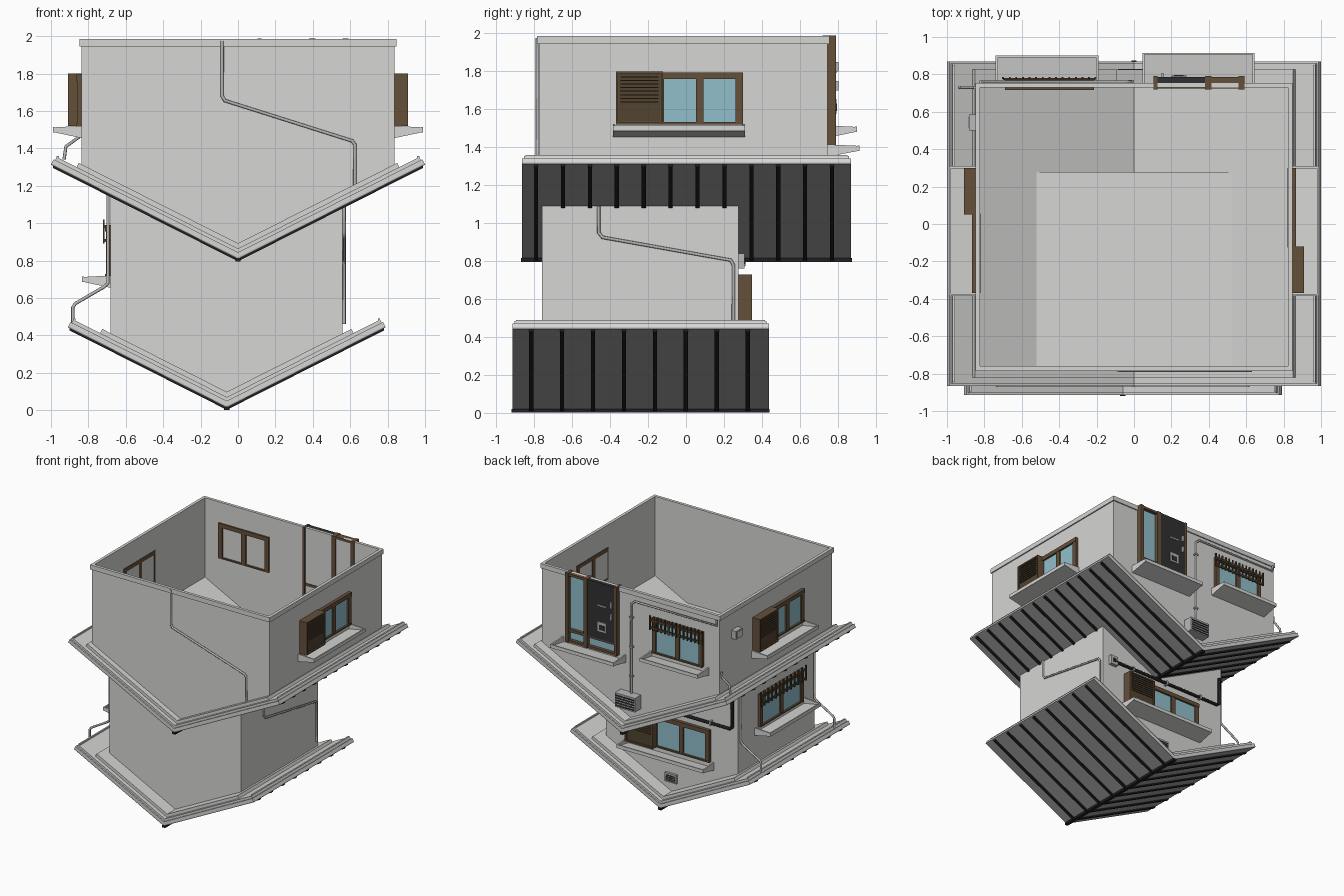
import bpy, bmesh, math
from mathutils import Vector

if "Cube" in bpy.data.objects:
    bpy.data.objects.remove(bpy.data.objects["Cube"])

def mat(name, c):
    m = bpy.data.materials.new(name)
    m.diffuse_color = (*c, 1)
    m.use_nodes = True
    m.node_tree.nodes["Principled BSDF"].inputs["Base Color"].default_value = m.diffuse_color
    return m

PLASTER = mat("plaster", (.67, .67, .66))
ROOF = mat("roof_sheet", (.375, .375, .375))
BLACK = mat("black_metal", (.014, .014, .016))
BROWN = mat("brown_frame", (.13, .08, .042))
DARKBR = mat("dark_brown_slats", (.085, .056, .031))
GLASS = mat("glass", (.285, .52, .60))
DOOR = mat("door_dark", (.03, .03, .032))
PIPE = mat("grey_pipe", (.48, .48, .48))
M = .505                      # roof slope
SN, CS = M / math.hypot(1, M), 1 / math.hypot(1, M)

class Part:
    """Collects prisms into one object; wall = (side, position) local frame."""
    def __init__(self, name, wall=None):
        self.name, self.wall, self.bm, self.mats = name, wall, bmesh.new(), []

    def pt(self, u, v, z):
        if not self.wall:
            return Vector((u, v, z))
        s, c = self.wall
        return Vector({'R': (c + v, u, z), 'L': (c - v, u, z), 'B': (u, c + v, z)}[s])

    def prism(self, pts, ext, m):
        if m not in self.mats:
            self.mats.append(m)
        a = [self.bm.verts.new(self.pt(*p)) for p in pts]
        b = [self.bm.verts.new(self.pt(*[p[i] + ext[i] for i in range(3)])) for p in pts]
        n = len(pts)
        fs = [self.bm.faces.new(a), self.bm.faces.new(b[::-1])]
        fs += [self.bm.faces.new((a[i], b[i], b[(i + 1) % n], a[(i + 1) % n])) for i in range(n)]
        for f in fs:
            f.material_index = self.mats.index(m)

    def box(self, u0, u1, v0, v1, z0, z1, m):
        self.prism([(u0, v0, z0), (u1, v0, z0), (u1, v1, z0), (u0, v1, z0)], (0, 0, z1 - z0), m)

    def done(self):
        bmesh.ops.recalc_face_normals(self.bm, faces=self.bm.faces)
        me = bpy.data.meshes.new(self.name)
        self.bm.to_mesh(me)
        self.bm.free()
        for m in self.mats:
            me.materials.append(m)
        bpy.context.collection.objects.link(bpy.data.objects.new(self.name, me))

def roof(name, cx, z0, half, y0, y1, inner, ribs, rib0, ribstep):
    p = Part(name)
    def layer(t0, t1, h, a, b, m):      # V-shaped layer between two perpendicular offsets
        def at(s, t): return (cx + s * (h - t * SN), a, z0 + M * h + t * CS)
        p.prism([at(-1, t0), (cx, a, z0 + t0 / CS), at(1, t0),
                 at(1, t1), (cx, a, z0 + t1 / CS), at(-1, t1)], (0, b - a, 0), m)
    layer(0, .007, half, y0, y1, ROOF)
    layer(.007, .032, half, y0, y1, PLASTER)
    layer(.032, .05, half - .008, y0 + .012, y1 - .012, PLASTER)
    layer(.05, .075, inner, y0 + .045, y1 - .045, PLASTER)
    for s in (-1, 1):                   # gutter lip on the eaves
        x, z = cx + s * (half - .03), z0 + M * half
        p.box(min(x, x - s * .012), max(x, x - s * .012), y0 + .02, y1 - .02, z + .02, z + .047, PLASTER)
        for i in range(ribs):           # battens under the sheet
            y = rib0 + i * ribstep
            h = half - .01
            p.prism([(cx, y - .011, z0 - .012), (cx + s * h, y - .011, z0 + M * h - .012),
                     (cx + s * h, y - .011, z0 + M * h + .002), (cx, y - .011, z0 + .002)], (0, .022, 0), BLACK)
    p.box(cx - .014, cx + .014, y0 - .004, y1 + .004, z0 - .013, z0 + .007, BLACK)
    p.done()

roof("upper_roof", 0, .808, 1.0, -.865, .87, .885, 12, -.79, .1418)
roof("lower_roof", -.06, .014, .85, -.915, .437, .70, 8, -.816, .163)

# Upper walls: open shell with a V-shaped bottom
X, YF, YB, T, TOP = .838, -.775, .745, .015, 1.985
w = Part("upper_walls")
for y in (YF, YB - T):
    w.prism([(-X, y, TOP), (-X, y, .88 + M * X), (0, y, .88), (X, y, .88 + M * X), (X, y, TOP)], (0, T, 0), PLASTER)
for x in (-X, X - T):
    w.box(x, x + T, YF + T, YB - T, 1.27, TOP, PLASTER)
w.done()
b = Part("upper_wall_band")
for y in (YF - .01, YB):
    b.box(-X - .01, X + .01, y, y + .01, 1.945, TOP, PLASTER)
for x in (-X - .01, X):
    b.box(x, x + .01, YF, YB, 1.945, TOP, PLASTER)
b.done()

# Lower block: solid, flat top poking through the upper roof
LX0, LX1, LY0, LY1 = -.683, .56, -.76, .277
w = Part("lower_block")
w.prism([(LX0, LY0, 1.155), (LX0, LY0, .08 + M * .623), (-.06, LY0, .08), (LX1, LY0, .08 + M * .62), (LX1, LY0, 1.155)],
        (0, LY1 - LY0, 0), PLASTER)
w.done()

def sill(name, wall, u0, u1, z, d=.15):
    """Sloping tray with a rim on three sides, z = top at the wall."""
    p = Part(name, wall)
    p.prism([(u0, 0, z - .065), (u0, d, z - .033), (u0, d, z - .018), (u0, 0, z - .045)], (u1 - u0, 0, 0), PLASTER)
    for u in (u0, u1 - .012):
        p.prism([(u, 0, z - .065), (u, d, z - .033), (u, d, z - .008), (u, 0, z)], (.012, 0, 0), PLASTER)
    p.box(u0, u1, d - .01, d, z - .035, z - .006, PLASTER)
    p.done()

def window(name, wall, u0, u1, z0, z1, back=.018, f0=.035, f1=.035):
    p = Part(name, wall)
    mid = (u0 + f0 + u1 - f1) / 2
    p.box(u0, u1, -back, .028, z1 - .035, z1, BROWN)
    p.box(u0, u1, -back, .028, z0, z0 + .012, BROWN)
    for a, c in ((u0, u0 + f0), (mid - .02, mid + .02), (u1 - f1, u1)):
        p.box(a, c, -back, .024, z0 + .01, z1 - .02, BROWN)
    p.box(u0 + .005, u1 - .005, .003, .012, z0 + .01, z1 - .02, GLASS)
    p.done()

def shutter(name, wall, u0, u1, z0, z1):
    p = Part(name, wall)
    p.box(u0, u1, 0, .06, z0, z1, BROWN)
    p.box(u0 + .015, u1 - .015, .06, .064, z0 + .015, z1 - .015, DARKBR)
    for i in range(8):                  # louvre slats
        z = z0 + .115 + i * .019
        p.box(u0 + .025, u1 - .025, .064, .072, z, z + .006, DARKBR)
    for a, c in ((u0, u0 + .012), (u1 - .012, u1)):
        p.box(a, c, .06, .072, z0, z1, BROWN)
    for z in (z0, z1 - .012):
        p.box(u0, u1, .06, .072, z, z + .012, BROWN)
    p.done()

def grille(name, wall, u0, u1, z0, z1, n):
    p = Part(name, wall)
    for i in range(n):
        u = u0 + (u1 - u0) * i / (n - 1)
        p.box(u - .005, u + .005, .03, .04, z0, z1, DARKBR)
    for z in (z0 + .01, z1 - .045):
        p.box(u0, u1, .026, .036, z, z + .016, DARKBR)
    for u in (u0 + .02, u1 - .02):
        p.box(u - .006, u + .006, 0, .03, z0 + .012, z0 + .024, DARKBR)
    p.done()

# Shuttered windows: (wall, shutter span, window span, sill span, bottom z, jamb widths)
for nm, wall, s, g, k, z, j in (
        ("right", ('R', X), (-.37, -.12), (-.125, .30), (-.385, .31), 1.52, (.01, .04)),
        ("left", ('L', -X), (.05, .30), (-.37, .055), (-.385, .31), 1.52, (.04, .01)),
        ("lower_back", ('B', LY1), (.07, .335), (-.43, .075), (-.46, .36), .45, (.04, .01))):
    shutter(nm + "_shutter", wall, *s, z, z + .28)
    window(nm + "_window", wall, *g, z, z + .275, .018, *j)
    sill(nm + "_sill", wall, *k, z)

# Windows with grilles
window("back_window", ('B', YB), -.69, -.215, 1.51, 1.81, .028)
grille("back_grille", ('B', YB), -.70, -.205, 1.71, 1.83, 15)
sill("back_sill", ('B', YB), -.74, -.19, 1.515, .155)
window("lower_left_window", ('L', LX0), -.58, .005, .715, .99)
grille("lower_left_grille", ('L', LX0), -.595, .015, .89, 1.02, 13)
sill("lower_left_sill", ('L', LX0), -.63, .05, .72)

# Upside-down entrance with side light and transom
d = Part("entrance", ('B', YB))
for a, c in ((.105, .125), (.38, .415), (.56, .59)):
    d.box(a, c, -.025, .045, 1.40, 1.988, BROWN)
for a, c in ((1.40, 1.42), (1.49, 1.512)):
    d.box(.105, .59, -.02, .04, a, c, BROWN)
d.box(.40, .59, -.02, .04, 1.965, 1.985, BROWN)
d.box(.12, .58, .003, .012, 1.41, 1.50, GLASS)
d.box(.40, .57, .003, .012, 1.50, 1.97, GLASS)
d.box(.122, .382, .003, .042, 1.505, 1.985, DOOR)
d.box(.20, .28, .042, .048, 1.575, 1.655, PIPE)
d.box(.215, .265, .048, .052, 1.59, 1.63, DOOR)
d.box(.20, .28, .042, .047, 1.79, 1.80, PIPE)
for z in (1.70, 1.80):
    d.box(.145, .16, .042, .06, z, z + .05, PIPE)
d.done()
sill("entrance_sill", ('B', YB), .045, .645, 1.415, .17)

# Utility boxes and vents
u = Part("utility_box", ('L', -X))
u.box(.50, .585, 0, .045, 1.73, 1.80, PIPE)
u.box(.515, .57, .045, .05, 1.74, 1.79, PLASTER)
u.done()
v = Part("back_vent", ('B', YB))
v.box(-.095, .095, 0, .08, .99, 1.11, PIPE)
for i in range(5):
    v.box(-.085, .085, .08, .084, 1.0 + i * .021, 1.011 + i * .021, DOOR)
v.done()
v = Part("lower_vent", ('B', LY1))
v.box(-.115, -.005, 0, .02, .18, .255, PIPE)
for i in range(4):
    v.box(-.105, -.015, .02, .024, .191 + i * .014, .198 + i * .014, DOOR)
v.done()
m = Part("meter_box", ('B', LY1))
m.box(.425, .495, 0, .03, .76, .84, PIPE)
m.box(.445, .475, .03, .036, .785, .815, BLACK)
m.done()

def pipe(name, pts, m=PIPE, r=.009):
    c = bpy.data.curves.new(name, 'CURVE')
    c.dimensions, c.bevel_depth, c.bevel_resolution, c.use_fill_caps = '3D', r, 2, True
    s = c.splines.new('POLY')
    s.points.add(len(pts) - 1)
    for q, p in zip(s.points, pts):
        q.co = (*p, 1)
    c.materials.append(m)
    bpy.context.collection.objects.link(bpy.data.objects.new(name, c))

y = YF - .008
pipe("front_pipe", [(-.085, y, 1.975), (-.085, y, 1.68), (-.07, y, 1.655), (.61, y, 1.44), (.625, y, 1.42), (.625, y, 1.2)])
x = LX1 + .008
pipe("lower_right_pipe", [(x, -.46, 1.09), (x, -.46, .95), (x, -.44, .925), (x, .235, .805), (x, .25, .78), (x, .25, .46)])
y = YB + .014
pipe("back_conduit", [(-.82, y, 1.95), (-.82, y, 1.90), (-.05, y, 1.90), (-.015, y, 1.87), (-.015, y, 1.09)])
x = -X - .012
pipe("upper_left_downspout", [(x, .73, 1.5), (x, .73, 1.46), (-.92, .73, 1.41), (-.93, .73, 1.34)])
for i, y in enumerate((-.74, .25)):
    x = LX0 - .012
    pipe("lower_left_downspout_%d" % i, [(x, y, 1.16), (x, y, .68), (x - .02, y, .66), (-.87, y, .57), (-.883, y, .55), (-.883, y, .47)])
y = LY1 + .02
pipe("black_pipe", [(.46, y, .795), (-.62, y, .79), (-.645, y, .81), (-.645, y, 1.04)], BLACK, .013)
k = Part("pipe_brackets")
for z in (1.75, 1.5, 1.25):
    k.box(-.03, 0, YB, YB + .026, z, z + .012, PIPE)
for x in (-.45, -.1, .25):
    k.box(x, x + .015, LY1, LY1 + .036, .775, .81, PIPE)
k.done()
